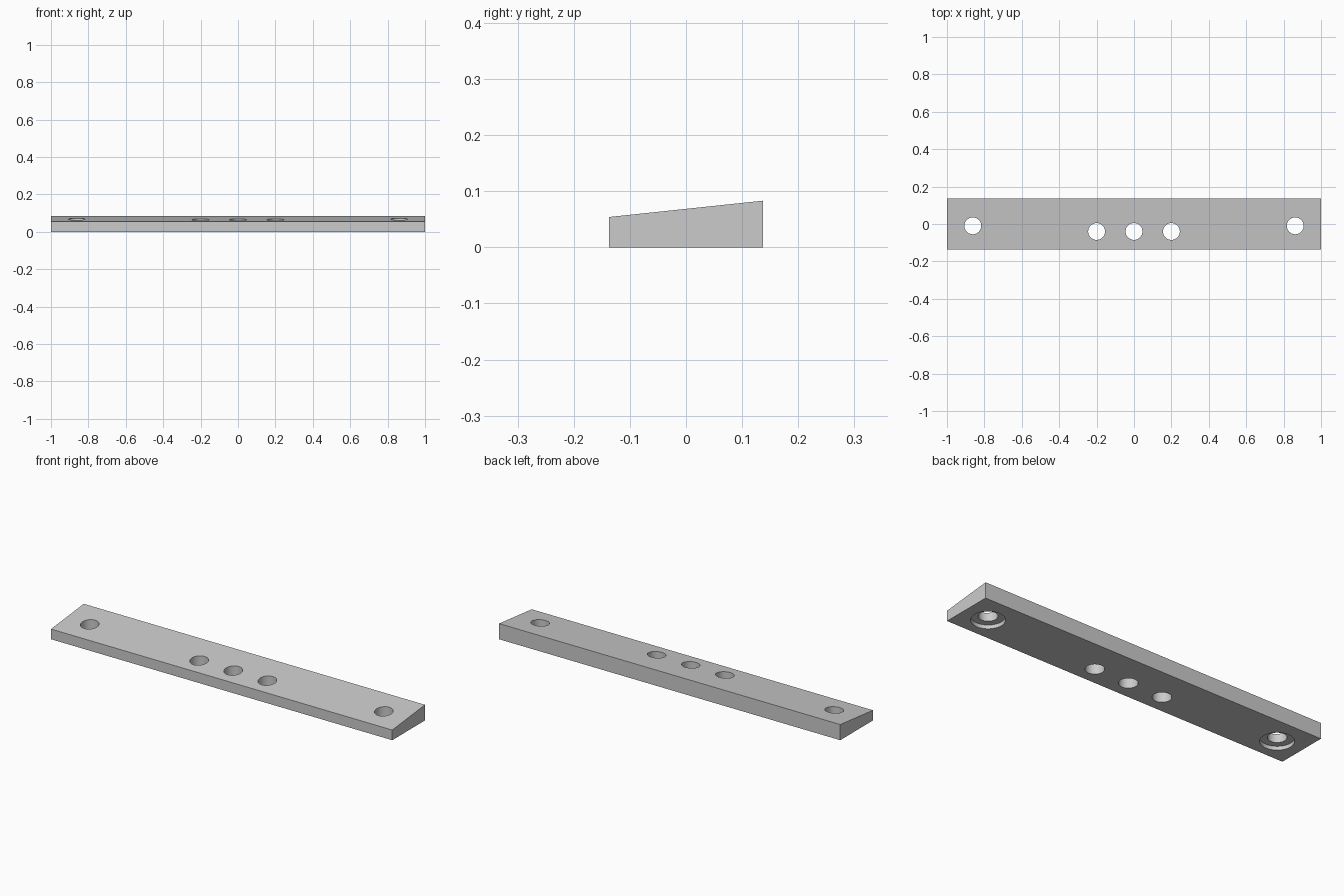
import bpy
import bmesh
import math

HALF_LENGTH, HALF_WIDTH = 1.0, 0.137
FRONT_HEIGHT, BACK_HEIGHT = 0.054, 0.083
HOLE_RADIUS, RECESS_RADIUS, RECESS_DEPTH = 0.045, 0.08, 0.02
END_HOLES = [(-0.862, -0.01), (0.862, -0.01)]
MIDDLE_HOLES = [(x, -0.04) for x in (-0.2, 0, 0.2)]

cube = bpy.data.objects.get("Cube")
if cube:
    bpy.data.objects.remove(cube, do_unlink=True)

grey = bpy.data.materials.new("grey")
grey.use_nodes = True
color = (0.6, 0.6, 0.6, 1)
grey.diffuse_color = color
grey.node_tree.nodes["Principled BSDF"].inputs["Base Color"].default_value = color


def make_object(name, bm):
    bmesh.ops.recalc_face_normals(bm, faces=bm.faces)
    mesh = bpy.data.meshes.new(name)
    bm.to_mesh(mesh)
    bm.free()
    mesh.materials.append(grey)
    obj = bpy.data.objects.new(name, mesh)
    bpy.context.collection.objects.link(obj)
    return obj


def drill(target, x, y, radius, top):
    """Cut a vertical round hole from below the base up to the given height."""
    bm = bmesh.new()
    bottom = -0.05
    bmesh.ops.create_cone(bm, cap_ends=True, segments=48, radius1=radius,
                          radius2=radius, depth=top - bottom)
    bmesh.ops.translate(bm, verts=bm.verts, vec=(x, y, (top + bottom) / 2))
    cutter = make_object("drill_cutter", bm)
    cutter.hide_render = True
    mod = target.modifiers.new("drill", 'BOOLEAN')
    mod.operation = 'DIFFERENCE'
    mod.solver = 'EXACT'
    mod.object = cutter
    bpy.ops.object.modifier_apply(modifier=mod.name)
    bpy.data.objects.remove(cutter, do_unlink=True)


# Wedge bar: a sloped end profile extruded along its length
bm = bmesh.new()
profile = [(-HALF_WIDTH, 0), (HALF_WIDTH, 0),
           (HALF_WIDTH, BACK_HEIGHT), (-HALF_WIDTH, FRONT_HEIGHT)]
end = bm.faces.new([bm.verts.new((-HALF_LENGTH, y, z)) for y, z in profile])
extruded = bmesh.ops.extrude_face_region(bm, geom=[end])["geom"]
bmesh.ops.translate(bm, vec=(2 * HALF_LENGTH, 0, 0),
                    verts=[v for v in extruded if isinstance(v, bmesh.types.BMVert)])
bar = make_object("wedge_bar", bm)
bpy.ops.object.select_all(action='DESELECT')
bar.select_set(True)
bpy.context.view_layer.objects.active = bar

# Through holes
for x, y in END_HOLES + MIDDLE_HOLES:
    drill(bar, x, y, HOLE_RADIUS, 0.15)

# Wider recesses under the end holes
for x, y in END_HOLES:
    drill(bar, x, y, RECESS_RADIUS, RECESS_DEPTH)

bpy.ops.object.shade_smooth_by_angle(angle=math.radians(30))
